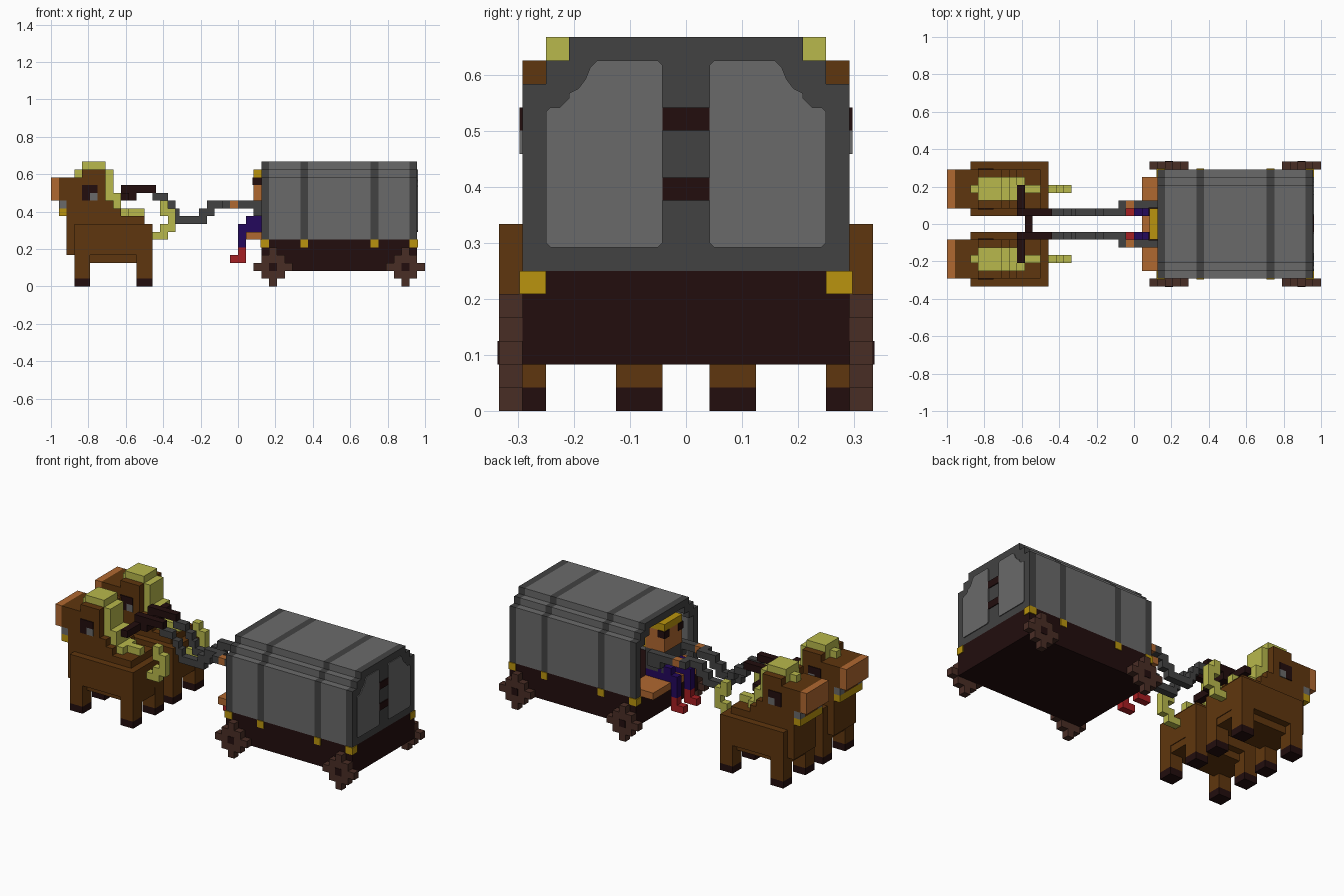
import bpy, bmesh

cube = bpy.data.objects.get("Cube")
if cube:
    bpy.data.objects.remove(cube, do_unlink=True)

U = 1 / 24      # size of one block
T = 0.12        # thickness of painted plates, in blocks


def material(name, rgb):
    lin = [((c / 255 + 0.055) / 1.055) ** 2.4 if c > 10 else c / 255 / 12.92 for c in rgb]
    m = bpy.data.materials.new(name)
    m.use_nodes = True
    m.diffuse_color = (*lin, 1)
    bsdf = m.node_tree.nodes["Principled BSDF"]
    bsdf.inputs["Base Color"].default_value = (*lin, 1)
    bsdf.inputs["Roughness"].default_value = 0.9
    return m


BROWN = material("horse brown", (95, 54, 14))
TAN = material("tan", (176, 104, 48))
STRAW = material("straw yellow", (184, 184, 76))
DARK = material("dark wood", (34, 13, 13))
CANVAS = material("canvas grey", (106, 106, 106))
IRON = material("iron grey", (66, 66, 66))
WHEEL = material("wheel brown", (73, 45, 37))
GOLD = material("gold", (186, 148, 14))
RED = material("red", (165, 30, 34))
NAVY = material("navy", (36, 8, 92))


def finish(name, bm, mat):
    bmesh.ops.recalc_face_normals(bm, faces=bm.faces)
    me = bpy.data.meshes.new(name)
    bm.to_mesh(me)
    bm.free()
    me.materials.append(mat)
    ob = bpy.data.objects.new(name, me)
    bpy.context.collection.objects.link(ob)
    return ob


def blocks(name, mat, *boxes):
    """One object from boxes (x0, x1, y0, y1, z0, z1) in block units."""
    bm = bmesh.new()
    for x0, x1, y0, y1, z0, z1 in boxes:
        vs = bmesh.ops.create_cube(bm, size=1)["verts"]
        for v in vs:
            v.co.x = U * (x1 if v.co.x > 0 else x0)
            v.co.y = U * (y1 if v.co.y > 0 else y0)
            v.co.z = U * (z1 if v.co.z > 0 else z0)
    return finish(name, bm, mat)


def both(*boxes):
    """The boxes and their mirror images across y = 0."""
    return [b for x0, x1, y0, y1, z0, z1 in boxes
            for b in ((x0, x1, y0, y1, z0, z1), (x0, x1, -y1, -y0, z0, z1))]


def extrude_x(name, mat, profile, x0, x1):
    """Extrude a (y, z) outline along x."""
    bm = bmesh.new()
    face = bm.faces.new([bm.verts.new((x0 * U, y * U, z * U)) for y, z in profile])
    new = bmesh.ops.extrude_face_region(bm, geom=[face])["geom"]
    for v in new:
        if isinstance(v, bmesh.types.BMVert):
            v.co.x = x1 * U
    return finish(name, bm, mat)


# Wagon body and gold fittings
blocks("wagon_bed", DARK, (3, 23, -7, 7, 2, 6))
RIBS = (3, 8, 17, 22)
blocks("corner_fittings", GOLD,
       *both(*[(x - (T if x == 3 else 0), x + 1 + (T if x == 22 else 0), 6, 7 + T, 5, 6)
               for x in RIBS]))

# Covered top: stepped hollow arch with darker hoops
half_out = [(7, 6), (7, 14), (6, 14), (6, 15), (5, 15), (5, 16)]
half_in = [(4, 15), (4, 14), (5, 14), (5, 13), (6, 13), (6, 6)]
outer = half_out + [(-y, z) for y, z in reversed(half_out)]
inner = [(-y, z) for y, z in reversed(half_in)] + half_in
arch = outer + inner
for i, (a, b) in enumerate(((4, 8), (9, 17), (18, 22))):
    extrude_x(f"canvas_{i + 1}", CANVAS, arch, a, b)
for i, x in enumerate(RIBS[:3]):
    extrude_x(f"hoop_{i + 1}", IRON, arch, x, x + 1)
extrude_x("rear_wall", IRON, outer, 22, 23)

# Rear door panels and latches
panel = [(1.2, 7), (5.8, 7), (6, 7.2), (6, 12.8), (5.8, 13), (5.4, 13), (5, 13.4),
         (5, 13.6), (4.6, 13.8), (4.3, 14.2), (4.1, 14.7), (3.8, 15), (1.2, 15),
         (1, 14.8), (1, 7.2)]
for side, s in (("left", 1), ("right", -1)):
    extrude_x(f"door_panel_{side}", CANVAS, [(s * y, z) for y, z in panel], 23, 23 + T)
blocks("door_latches", DARK, *[(23, 23 + T, -1, 1, z, z + 1) for z in (9, 12)])

# Wheels: square hub with four spokes
for wname, cx in (("front", 4.5), ("rear", 21.5)):
    for side, s in (("far", 1), ("near", -1)):
        y0, y1 = sorted((7 * s, 8 * s))
        blocks(f"{wname}_wheel_{side}", WHEEL,
               (cx - 1.5, cx + 1.5, y0, y1, 1, 4),
               (cx - 2.5, cx - 1.5, y0, y1, 2, 3), (cx + 1.5, cx + 2.5, y0, y1, 2, 3),
               (cx - .5, cx + .5, y0, y1, 0, 1), (cx - .5, cx + .5, y0, y1, 4, 5))
        p0, p1 = sorted((8 * s, (8 + T / 2) * s))
        blocks(f"{wname}_axle_{side}", DARK, (cx - .5, cx + .5, p0, p1, 2, 3))

# Bench and driver
blocks("bench", TAN, (1, 5, -6, 6, 6, 7))
blocks("driver_shoes", RED, *both((0, 1, 1, 2, 3, 5), (-1, 0, 1, 2, 3, 4)))
blocks("driver_legs", NAVY, *both((0, 1, 1, 2, 5, 8), (1, 3, 1, 2, 7, 9)),
       (3, 5, -2, 2, 7, 8))
blocks("driver_torso", IRON, (2.2, 5, -2, 2, 8, 11))
blocks("driver_arms", IRON, *both((0, 4, 2, 3, 10, 11), (2, 4, 2, 3, 9, 10)))
blocks("driver_hands", TAN, *both((-1, 0, 2, 3, 10, 11)))
blocks("driver_head", TAN, (2, 5, -2, 2, 11, 14))
blocks("driver_hair", GOLD, (2, 5, -2, 2, 14, 15), (5, 5.5, -2, 2, 11, 15))
blocks("driver_eyes", DARK, *both((2 - T, 3, 1, 2 + T, 13, 14)))

# Reins and yoke
blocks("reins", IRON, *both(
    (-11, -9, 1, 2, 11, 12), (-9, -8, 1, 2, 10, 11), (-8.5, -7.5, 1, 2, 9, 10),
    (-8, -4, 1, 2, 8, 9), (-5, -3, 1, 2, 9, 10), (-4, -1, 1, 2, 10, 11),
    (-2, -1, 2, 3, 10, 11)))
blocks("yoke", DARK, (-14, -13, -2, 2, 11, 12),
       *both((-15, -14, 1, 5, 11, 12), (-15, -10.5, 1, 2, 12, 13)))

# Two horses, side by side
for name, c in (("far_horse", 4.5), ("near_horse", -4.5)):
    def wide(x0, x1, w, z0, z1):
        return (x0, x1, c - w / 2, c + w / 2, z0, z1)

    def sides(x0, x1, a, b, z0, z1):
        return [(x0, x1, c + a, c + b, z0, z1), (x0, x1, c - b, c - a, z0, z1)]

    feet = ((-21, -19), (-13, -11))
    blocks(f"{name}_legs", BROWN, *[b for x in feet for b in sides(*x, 1.5, 3.5, 1, 4)])
    blocks(f"{name}_hooves", DARK, *[b for x in feet for b in sides(*x, 1.5, 3.5, 0, 1)])
    blocks(f"{name}_body", BROWN, wide(-21, -11, 7, 4, 8), wide(-20.9, -11.1, 5, 3, 4),
           wide(-22, -21, 5, 4, 8), wide(-22, -12, 5, 8, 9))
    blocks(f"{name}_head", BROWN, wide(-22, -15, 5, 9, 10), wide(-22, -16, 5, 10, 11),
           wide(-23, -17, 5, 11, 14), wide(-23, -22, 3, 10, 11),
           *sides(-20, -17, 1.5, 2.5, 14, 15))
    blocks(f"{name}_muzzle", TAN, wide(-24, -23, 5, 11, 14))
    blocks(f"{name}_bridle", GOLD, wide(-23, -22, 5, 9, 10))
    blocks(f"{name}_bit", CANVAS, *sides(-23, -22, 1.5, 2.5, 10, 11))
    # Eyes: three dark squares and one pale square on each cheek
    blocks(f"{name}_eyes", DARK, *sides(-20, -18, 2.5, 2.5 + T, 12, 13),
           *sides(-20, -19, 2.5, 2.5 + T, 11, 12))
    blocks(f"{name}_eye_glints", CANVAS, *sides(-19, -18, 2.5, 2.5 + T, 11, 12))
    blocks(f"{name}_mane", STRAW, wide(-21, -20, 1, 14, 15), wide(-20, -17, 3, 14, 16),
           wide(-17, -16, 3, 11, 15), wide(-16, -15, 3, 10, 12), wide(-15, -14, 3, 9, 10),
           wide(-14, -12, 1, 9, 10))
    blocks(f"{name}_tail", STRAW, wide(-11, -9, 1, 6, 7), wide(-10, -8, 1, 7, 8),
           wide(-9, -8, 1, 8, 10), wide(-10, -9, 1, 9, 11))
